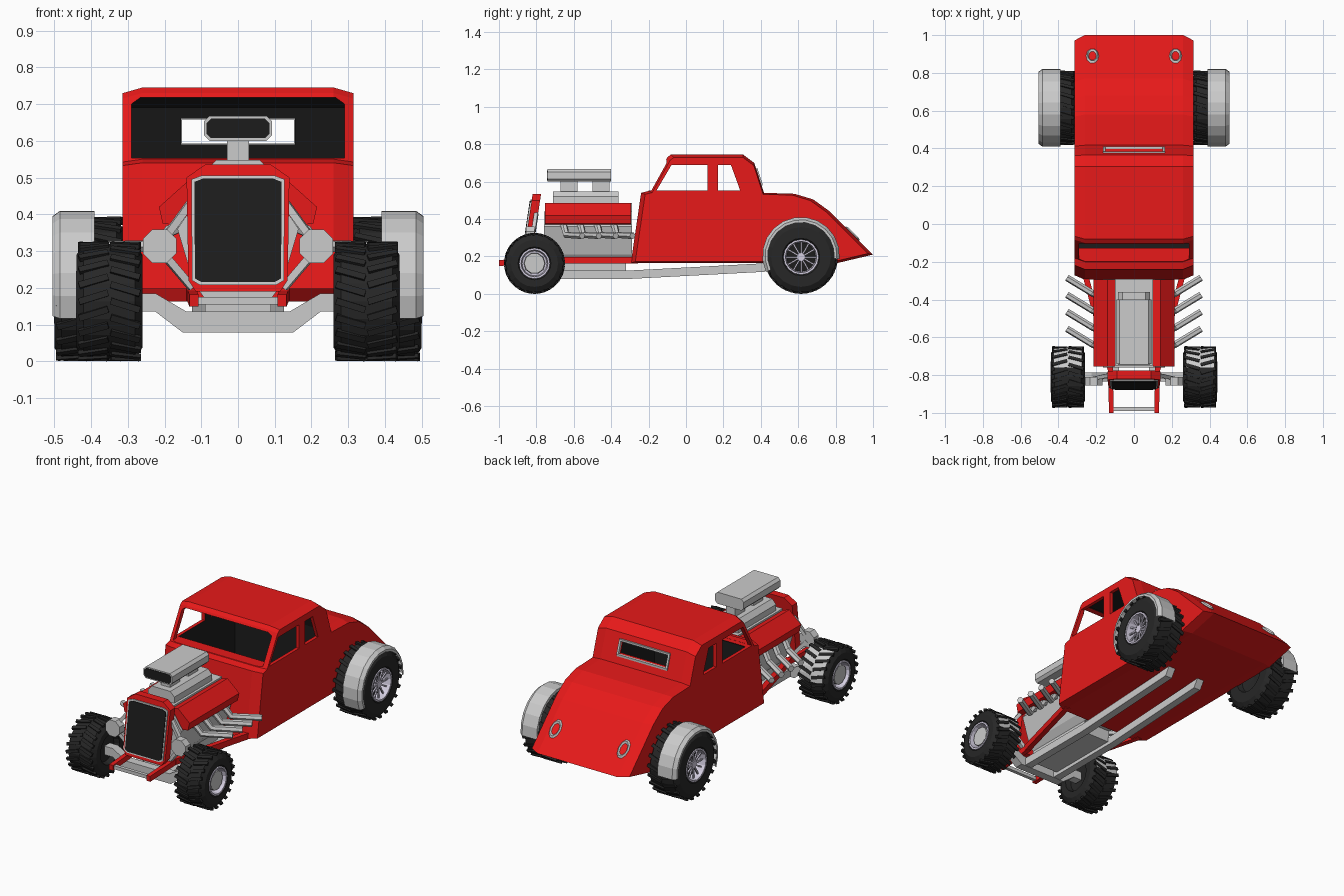
import bpy, bmesh
from math import sin, cos, pi, radians
from mathutils import Vector, Matrix

if "Cube" in bpy.data.objects:
    bpy.data.objects.remove(bpy.data.objects["Cube"])


def material(name, r, g, b):
    m = bpy.data.materials.new(name)
    m.diffuse_color = (r, g, b, 1)
    m.use_nodes = True
    m.node_tree.nodes["Principled BSDF"].inputs["Base Color"].default_value = m.diffuse_color
    return m


RED = material("red_paint", 0.8, 0.01, 0.01)
BLACK = material("black", 0.012, 0.012, 0.012)
RUBBER = material("rubber", 0.02, 0.02, 0.02)
LIGHT = material("light_grey", 0.7, 0.7, 0.7)
RIM = material("rim_metal", 0.66, 0.62, 0.75)


def mesh(name, verts, faces, mat=None):
    me = bpy.data.meshes.new(name)
    me.from_pydata([tuple(v) for v in verts], [], faces)
    bm = bmesh.new()
    bm.from_mesh(me)
    bmesh.ops.remove_doubles(bm, verts=bm.verts, dist=1e-5)
    bmesh.ops.recalc_face_normals(bm, faces=bm.faces)
    bm.to_mesh(me)
    bm.free()
    if mat:
        me.materials.append(mat)
    ob = bpy.data.objects.new(name, me)
    bpy.context.collection.objects.link(ob)
    return ob


def loft(name, rings, mat=None):
    """Skin between equal-length closed rings, capped at both ends."""
    n = len(rings[0])
    faces = [tuple(range(n)), tuple(range((len(rings) - 1) * n, len(rings) * n))]
    for k in range(len(rings) - 1):
        for i in range(n):
            j = (i + 1) % n
            faces.append((k * n + i, k * n + j, (k + 1) * n + j, (k + 1) * n + i))
    return mesh(name, [v for r in rings for v in r], faces, mat)


def prism(name, pts, axis, a, b, mat=None):
    put = {'x': lambda p, t: (t, p[0], p[1]), 'y': lambda p, t: (p[0], t, p[1])}[axis]
    return loft(name, [[put(p, t) for p in pts] for t in (a, b)], mat)


def sym(pts):
    """Mirror half an x-z outline, listed bottom to top."""
    return pts + [(-x, z) for x, z in reversed(pts)]


def box(name, x0, x1, y0, y1, z0, z1, mat=None):
    return prism(name, [(y0, z0), (y1, z0), (y1, z1), (y0, z1)], 'x', x0, x1, mat)


def bar(name, p, q, w, h, mat=None):
    p, q = Vector(p), Vector(q)
    rot = (q - p).to_track_quat('Y', 'Z')
    corners = [Vector((sx * w / 2, 0, sz * h / 2)) for sx, sz in ((-1, -1), (1, -1), (1, 1), (-1, 1))]
    return loft(name, [[e + rot @ c for c in corners] for e in (p, q)], mat)


def lathe(name, prof, n, y, z, side, mat=None, a0=0, a1=360):
    """Revolve (x, radius) points about an axis parallel to x."""
    m, verts, faces = len(prof), [], []
    for k in range(n + 1):
        a = radians(a0 + (a1 - a0) * k / n)
        verts += [(side * x, y + r * cos(a), z + r * sin(a)) for x, r in prof]
    for k in range(n):
        for i in range(m - 1):
            faces.append((k * m + i, k * m + i + 1, (k + 1) * m + i + 1, (k + 1) * m + i))
    return mesh(name, verts, faces, mat)


def cut(ob, cutter):
    mod = ob.modifiers.new("cut", 'BOOLEAN')
    mod.operation, mod.solver, mod.object = 'DIFFERENCE', 'EXACT', cutter
    mod.material_mode = 'TRANSFER'
    bpy.context.view_layer.objects.active = ob
    bpy.ops.object.modifier_apply(modifier=mod.name)
    bpy.data.objects.remove(cutter)


# Coupe body: side outline, with a smaller copy at the flanks for chamfers
outline = [(-.295, .165), (-.24, .54), (-.2, .55), (-.1, .73), (-.08, .745), (.305, .745),
           (.365, .70), (.417, .54), (.58, .535), (.68, .505), (.77, .44), (.9, .31),
           (1.0, .21), (.81, .165)]
small = [(.3 + (y - .3) * .96, .35 + (z - .35) * .96) for y, z in outline]
body = loft("body", [[(x, y, z) for y, z in o] for x, o in
                     ((-.315, small), (-.26, outline), (.26, outline), (.315, small))], RED)
# Hollow dark cabin and window openings
cut(body, prism("cabin_cutter", [(-.13, .25), (-.13, .545), (-.07, .722), (.295, .722),
                                 (.345, .69), (.395, .54), (.395, .25)], 'x', -.295, .295, BLACK))
cut(body, prism("windshield_cutter", sym([(.29, .553), (.29, .70), (.265, .718)]), 'y', -.3, 0, RED))
cut(body, prism("door_window_cutter", [(-.158, .552), (-.077, .69), (.115, .69), (.115, .552)],
                'x', -.4, .4, RED))
cut(body, prism("quarter_window_cutter", [(.17, .552), (.17, .69), (.24, .69), (.29, .552)],
                'x', -.4, .4, RED))
cut(body, box("rear_window_cutter", -.155, .155, .33, .5, .59, .66, RED))

# Rear window frame
lo, hi = (.404, .586), (.378, .664)
for y, z in (lo, hi):
    bar("rear_window_frame", (-.163, y, z), (.163, y, z), .012, .012)
for s in (-1, 1):
    bar("rear_window_frame", (s * .158, *lo), (s * .158, *hi), .012, .012)

# Engine block, intake, blower and scoop
prism("engine_block", sym([(.09, .17), (.12, .21), (.165, .36), (.11, .44)]), 'y', -.76, -.29)
box("intake", -.1, .1, -.75, -.29, .42, .485)
prism("blower", sym([(.085, .48), (.085, .52), (.06, .547)]), 'y', -.71, -.36)
for y in (-.67, -.5):
    box("scoop_post", -.03, .03, y, y + .09, .54, .615)
prism("scoop", sym([(.078, .60), (.093, .615), (.093, .652), (.078, .667)]), 'y', -.74, -.4)
prism("scoop_mouth", sym([(.074, .607), (.086, .619), (.086, .648), (.074, .66)]), 'y', -.743, -.73, BLACK)

# Radiator: red shell, grey rim, dark grille, leaning backwards
shell = sym([(.115, .19), (.135, .22), (.14, .50), (.09, .535)])
rim = sym([(.105, .208), (.125, .22), (.127, .495), (.10, .505)])
grille = sym([(.10, .216), (.117, .225), (.119, .488), (.096, .497)])
for nm, pts, y0, y1, mat in (("radiator_shell", shell, -.87, -.825, RED),
                             ("radiator_rim", rim, -.876, -.86, None),
                             ("radiator_grille", grille, -.88, -.86, BLACK)):
    ob = prism(nm, pts, 'y', y0, y1, mat)
    for v in ob.data.vertices:
        v.co.y += (v.co.z - .2) * .15

# Dropped front axle, front crossbar and belly plate
prism("front_axle", [(.28, .185), (.225, .185), (.14, .135), (-.14, .135), (-.225, .185), (-.28, .185),
                     (-.28, .135), (-.225, .135), (-.15, .078), (.15, .078), (.225, .135), (.28, .135)],
      'y', -.835, -.785)
bar("front_crossbar", (-.11, -.98, .165), (.11, -.98, .165), .02, .02)
box("engine_sump", -.09, .09, -.76, -.32, .10, .18)

for s in (-1, 1):
    # Frame rails and underside bars
    bar("frame_horn", (s * .12, -1, .165), (s * .125, -.75, .178), .025, .032, RED)
    bar("frame_rail", (s * .125, -.77, .18), (s * .26, -.26, .18), .03, .035, RED)
    prism("underside_bar", [(-.82, .08), (-.3, .08), (.42, .118), (.45, .165), (-.3, .125), (-.82, .125)],
          'x', s * .08, s * .125)
    # Slanted valve cover
    prism("valve_cover", [(s * x, z) for x, z in ((.10, .475), (.14, .487), (.215, .42), (.205, .375), (.17, .37))],
          'y', -.755, -.295, RED)
    # Exhaust headers
    cu = bpy.data.curves.new("exhaust_headers", 'CURVE')
    cu.dimensions, cu.bevel_depth, cu.bevel_resolution, cu.use_fill_caps = '3D', .018, 1, True
    for k in range(4):
        y = -.66 + .09 * k
        path = [(.13, y, .38), (.185, y + .01, .355), (.215, y + .02, .315), (.355, y + .105, .31)]
        sp = cu.splines.new('POLY')
        sp.points.add(len(path) - 1)
        sp.use_smooth = False
        for pt, (x, yy, z) in zip(sp.points, path):
            pt.co = (s * x, yy, z, 1)
    bpy.context.collection.objects.link(bpy.data.objects.new("exhaust_headers", cu))
    # Headlight and bracket
    prism("headlight", [(s * .213 + .05 * cos(pi / 8 + k * pi / 4), .313 + .05 * sin(pi / 8 + k * pi / 4))
                        for k in range(8)], 'y', -.855, -.81, LIGHT)
    bar("headlight_bracket", (s * .21, -.82, .30), (s * .125, -.80, .20), .025, .02)
    bar("headlight_stay", (s * .2, -.815, .335), (s * .13, -.80, .43), .02, .02)
    # Tail light ring
    bpy.ops.mesh.primitive_torus_add(major_segments=10, minor_segments=4, major_radius=.032,
                                     minor_radius=.008, location=(s * .22, .89, .322),
                                     rotation=(radians(-45), 0, 0))
    bpy.context.object.name = "tail_light_ring"
    bpy.context.object.scale = (.85, 1.4, 1)

    # Wheels: tyre, tread, rim, hub
    for nm, y, z, R, x0, x1, rr in (("front", -.81, .163, .156, .26, .44, .078),
                                    ("rear", .615, .197, .19, .31, .50, .09)):
        w = x1 - x0
        lathe(nm + "_tyre", [(x0 + .04, 0), (x0 + .03, rr), (x0, rr + .01), (x0, R - .03), (x0 + .02, R),
                             (x1 - .02, R), (x1, R - .03), (x1, rr + .01), (x1 - .01, rr)],
              20, y, z, s, RUBBER)
        lathe(nm + "_rim", [(x1 - .015, rr + .004), (x1 + .001, rr + .004), (x1 + .001, rr - .006),
                            (x1 - .05, rr - .012)], 16, y, z, s, RIM)
        lathe(nm + "_wheel_disc", [(x1 - .05, rr), (x1 - .05, 0)], 16, y, z, s,
              RIM if nm == "front" else BLACK)
        tread = []
        for k in range(22):
            for d in (-1, 1):
                a = 2 * pi * (k + d / 4) / 22
                rot = Matrix.Rotation(a, 3, 'X') @ Matrix.Rotation(d * .35, 3, 'Y')
                spin = Matrix.Rotation(a, 3, 'X') @ Matrix.Rotation(d * .3, 3, 'Z')
                mid = Vector((s * ((x0 + x1) / 2 + d * w * .24), y, z)) + Matrix.Rotation(a, 3, 'X') @ Vector((0, 0, R))
                tread += [mid + spin @ Vector((i * w * .23, j * .009, l * .006))
                          for i in (-1, 1) for j in (-1, 1) for l in (-1, 1)]
        quads = ((0, 1, 3, 2), (4, 6, 7, 5), (0, 4, 5, 1), (2, 3, 7, 6), (0, 2, 6, 4), (1, 5, 7, 3))
        mesh(nm + "_tread", tread, [tuple(b + i for i in q) for b in range(0, len(tread), 8) for q in quads], RUBBER)
        if nm == "rear":
            lathe("rear_hub", [(.45, .025), (.485, .022), (.485, 0)], 10, y, z, s, RIM)
            for k in range(12):
                a = 2 * pi * k / 12
                bar("rear_spoke", (s * .478, y + .02 * cos(a), z + .02 * sin(a)),
                    (s * .478, y + .085 * cos(a), z + .085 * sin(a)), .008, .008, RIM)
            # Light cover over the outer half of the rear tyre
            lathe("rear_tyre_cover", [(.39, .188), (.39, .207), (.485, .207), (.505, .192), (.505, .178)],
                  12, y, z + .007, s, LIGHT, -5, 205)
        else:
            lathe("front_hub", [(.39, .058), (.43, .055), (.43, 0)], 10, y, z, s)
            lathe("front_tyre_patch", [(.275, .159), (.425, .159)], 5, y, z, s, LIGHT, 0, 72)
